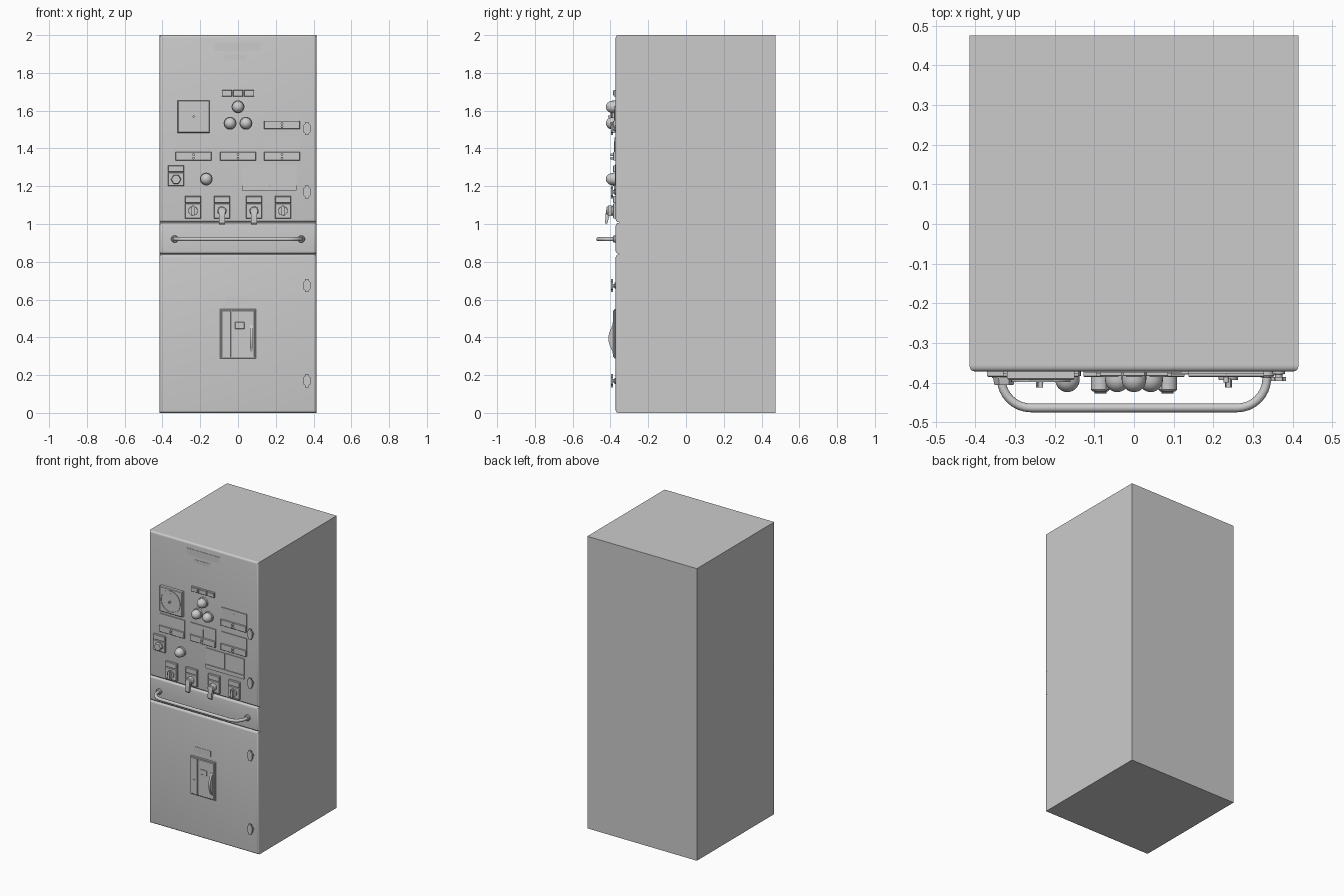
import bpy, bmesh
from math import sin, cos, pi, radians

if "Cube" in bpy.data.objects:
    bpy.data.objects.remove(bpy.data.objects["Cube"])

F = -0.372  # plane of the door fronts


def finish(name, bm, smooth=False):
    bmesh.ops.recalc_face_normals(bm, faces=bm.faces[:])
    me = bpy.data.meshes.new(name)
    bm.to_mesh(me)
    bm.free()
    ob = bpy.data.objects.new(name, me)
    bpy.context.collection.objects.link(ob)
    if smooth:
        bpy.ops.object.select_all(action='DESELECT')
        bpy.context.view_layer.objects.active = ob
        ob.select_set(True)
        bpy.ops.object.shade_smooth_by_angle(angle=radians(35))
    return ob


def box(name, x0, x1, z0, z1, y_front, y_back=F, bevel=0, segs=1):
    """Box whose front rim can be rounded."""
    bm = bmesh.new()
    bmesh.ops.create_cube(bm, size=1)
    for v in bm.verts:
        v.co = ((x0 + x1) / 2 + v.co.x * (x1 - x0),
                (y_front + y_back) / 2 + v.co.y * (y_back - y_front),
                (z0 + z1) / 2 + v.co.z * (z1 - z0))
    if bevel:
        rim = [e for e in bm.edges if all(abs(v.co.y - y_front) < 1e-5 for v in e.verts)]
        bmesh.ops.bevel(bm, geom=rim, offset=bevel, segments=segs, profile=0.5, affect='EDGES')
    return finish(name, bm, segs > 1)


def prism(name, pts, a, b, axis='y', smooth=False):
    """Extrude an (x,z) outline along y, or a (y,z) outline along x."""
    bm = bmesh.new()
    place = (lambda p, t: (p[0], t, p[1])) if axis == 'y' else (lambda p, t: (t, p[0], p[1]))
    r0 = [bm.verts.new(place(p, a)) for p in pts]
    r1 = [bm.verts.new(place(p, b)) for p in pts]
    n = len(pts)
    bm.faces.new(r0)
    bm.faces.new(r1)
    for i in range(n):
        bm.faces.new((r0[i], r0[(i + 1) % n], r1[(i + 1) % n], r1[i]))
    return finish(name, bm, smooth)


def lathe(name, x, z, profile, n=24):
    """Revolve (radius, forward distance from door) pairs about the y direction."""
    bm = bmesh.new()
    rings = [[bm.verts.new((x + r * cos(2 * pi * i / n), F - d, z + r * sin(2 * pi * i / n)))
              for i in range(n)] for r, d in profile]
    for p, q in zip(rings, rings[1:]):
        for i in range(n):
            bm.faces.new((p[i], p[(i + 1) % n], q[(i + 1) % n], q[i]))
    bm.faces.new(rings[-1])
    return finish(name, bm, True)


# Cabinet body and three rounded front panels
box("cabinet_body", -.415, .415, 0, 2, -.355, .475)
for name, z0, z1 in (("lower_door", 0, .838), ("handle_panel", .842, 1.006), ("upper_door", 1.01, 2)):
    box(name, -.415, .415, z0, z1, F, -.355, .014, 4)

# Blank label plates
for i, (x0, x1, z0, z1) in enumerate(((-.125, .12, 1.915, 1.96), (-.07, .045, 1.87, 1.895),
                                      (-.07, .055, .575, .615))):
    box(f"label_plate_{i}", x0, x1, z0, z1, F - .002)

# Round dial gauge
box("gauge_case", -.32, -.15, 1.483, 1.655, F - .022, bevel=.004)
lathe("gauge_rim", -.235, 1.569, [(.075, .02), (.075, .026), (.069, .026), (.069, .023)], 40)
box("gauge_needle", -.237, -.233, 1.565, 1.625, F - .027, F - .022)
lathe("gauge_pin", -.235, 1.569, [(.006, .02), (.006, .041)], 12)

# Indicator windows
for i in (-1, 0, 1):
    x = i * .059
    box(f"indicator_frame_{i + 1}", x - .027, x + .027, 1.676, 1.71, F - .012, bevel=.002)
    box(f"indicator_window_{i + 1}", x - .02, x + .02, 1.683, 1.703, F - .014, F - .01)

# Domed signal lamps
dome = [(.031 * cos(t * pi / 16), .02 + .032 * sin(t * pi / 16)) for t in range(8)]
for i, (x, z) in enumerate(((0, 1.62), (-.042, 1.533), (.042, 1.533), (-.168, 1.238))):
    lathe(f"signal_lamp_{i}", x, z, [(.034, 0), (.034, .012), (.031, .012)] + dome + [(.001, .052)])

# Rectangular panel meters
for i, (x, z) in enumerate(((.233, 1.503), (-.235, 1.337), (0, 1.337), (.233, 1.337))):
    box(f"meter_face_{i}", x - .095, x + .095, z + .043, z + .122, F - .006)
    box(f"meter_strip_{i}", x - .095, x + .095, z, z + .043, F - .014, bevel=.002)
    box(f"meter_needle_{i}", x - .0015, x + .0015, z + .045, z + .1, F - .008)
    for dz in (.012, .03):
        lathe(f"meter_screw_{i}", x, z + dz, [(.007, .01), (.007, .028)], 12)

# Double display
box("display_left", .02, .163, 1.205, 1.315, F - .005)
box("display_right", .167, .31, 1.205, 1.315, F - .005)
box("display_base", .02, .31, 1.177, 1.203, F - .008)


# Rotary switches
def switch(name, x, z0, z1):
    zs = z1 - .038
    box(name + "_plate", x - .043, x + .043, z0, zs, F - .014, bevel=.003)
    box(name + "_header", x - .043, x + .043, zs + .002, z1, F - .014, bevel=.003)
    return (z0 + zs) / 2


z = switch("selector", -.328, 1.2, 1.31)
lathe("selector_collar", -.328, z, [(.03, .01), (.03, .017)])
lathe("selector_hex_knob", -.328, z, [(.028, .014), (.024, .034)], 6)
for s in (-1, 1):
    # Outer turn knobs
    x = s * .238
    z = switch("knob_switch", x, 1.03, 1.147)
    lathe("knob_base", x, z, [(.025, .012), (.024, .022)])
    prism("knob_grip", [(x - .006, z - .028), (x + .006, z - .028), (x + .009, z), (x + .006, z + .028),
                        (x - .006, z + .028), (x - .009, z)], F - .018, F - .04)
    # Inner pistol grips
    x = s * .085
    z = switch("pistol_switch", x, 1.03, 1.147)
    lathe("pistol_hub", x, z, [(.024, .012), (.024, .045), (.019, .05)])
    prism("pistol_grip", [(-.392, 1.088), (-.42, 1.088), (-.427, 1.045), (-.428, 1.005), (-.422, .997),
                          (-.416, 1.003), (-.404, 1.05)], x - .015, x + .015, 'x')

# Door latches
for i, z in enumerate((1.505, 1.17, .674, .17)):
    x = .365
    lathe(f"latch_stem_{i}", x, z, [(.016, 0), (.016, .006), (.009, .008), (.009, .018)], 16)
    prism(f"latch_knob_{i}", [(x + a, z + b) for a, b in (
        (-.019, -.018), (-.011, -.024), (-.009, -.035), (.009, -.035), (.011, -.024), (.019, -.018),
        (.019, .018), (.011, .024), (.009, .035), (-.009, .035), (-.011, .024), (-.019, .018))],
        F - .014, F - .024)

# Bent tube pull handle with end flanges
R, X, Y, Z = .075, .335, -.464, .92
arc = [(X - R + R * cos(t * pi / 16), Y + R - R * sin(t * pi / 16)) for t in range(9)]
path = [(X, -.365)] + arc
path += [(-a, b) for a, b in reversed(path)]
cu = bpy.data.curves.new("pull_handle", 'CURVE')
cu.dimensions = '3D'
cu.bevel_depth = .011
cu.bevel_resolution = 4
cu.use_fill_caps = True
sp = cu.splines.new('POLY')
sp.points.add(len(path) - 1)
for p, (a, b) in zip(sp.points, path):
    p.co = (a, b, Z, 1)
ob = bpy.data.objects.new("pull_handle", cu)
bpy.context.collection.objects.link(ob)
bpy.ops.object.select_all(action='DESELECT')
bpy.context.view_layer.objects.active = ob
ob.select_set(True)
bpy.ops.object.convert(target='MESH')
bpy.ops.object.shade_smooth_by_angle(angle=radians(35))
for s in (-1, 1):
    lathe("handle_flange", s * X, Z, [(.019, 0), (.019, .01), (.015, .015)])

# Circuit breaker front with arched lever
box("breaker_frame", -.095, .095, .287, .55, F - .008, bevel=.003)
box("breaker_left_cover", -.088, -.037, .295, .542, F - .014, bevel=.002)
box("breaker_right_cover", -.033, .088, .295, .542, F - .014, bevel=.002)
box("breaker_window", -.015, .035, .445, .48, F - .017, bevel=.002)
box("breaker_button", -.07, -.05, .375, .395, F - .018)
box("lever_slot_plate", .058, .082, .315, .475, F - .016)
arch = [(F - .014 - .025 * sin(pi * t / 10), .32 + .015 * t) for t in range(11)]
prism("breaker_lever", arch, .063, .077, 'x', True)
